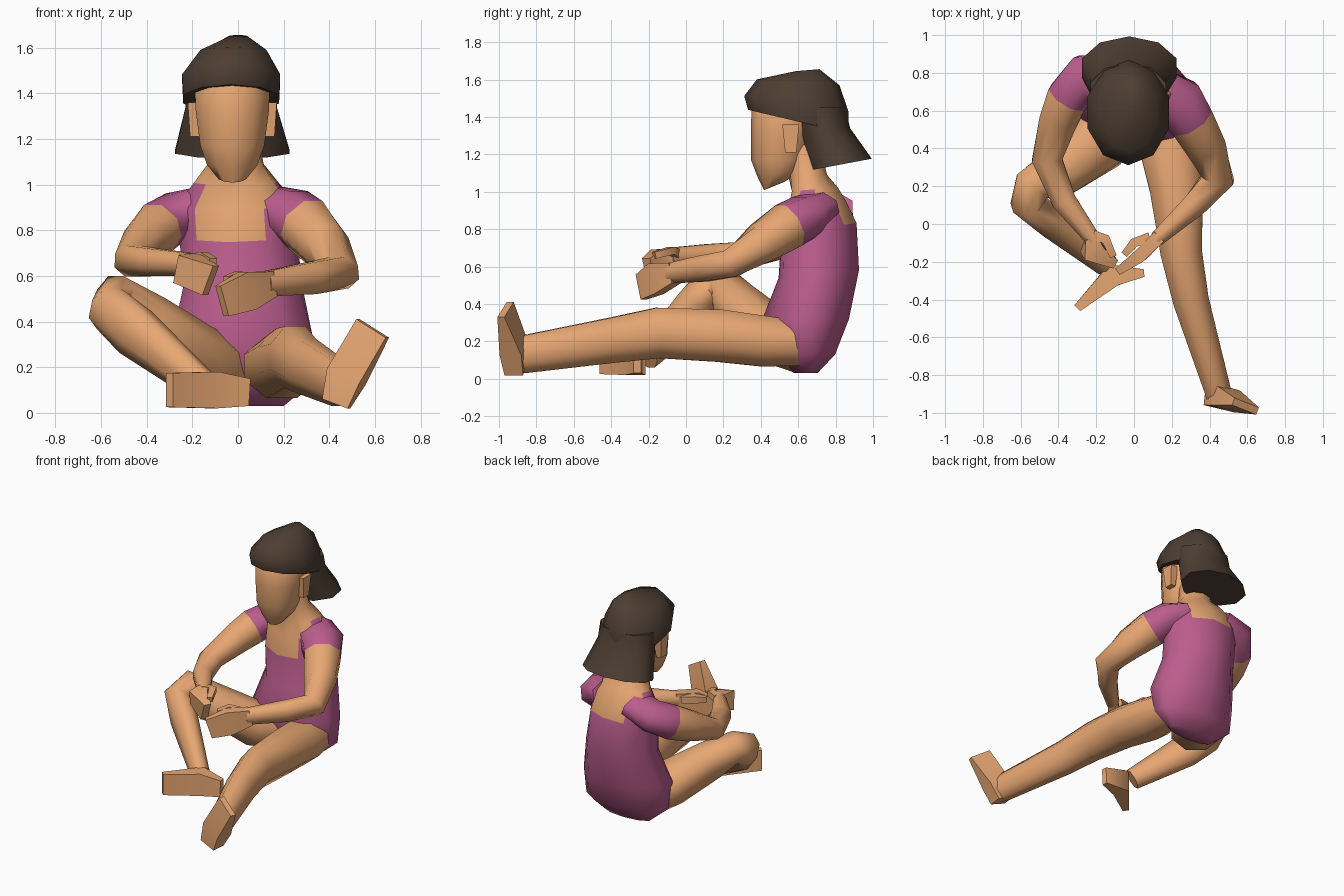
import bpy, bmesh, math
from mathutils import Vector as V


def material(name, rgb):
    m = bpy.data.materials.new(name)
    m.diffuse_color = (*rgb, 1)
    return m


SKIN = material("skin", (0.80, 0.385, 0.17))
PINK = material("suit", (0.50, 0.11, 0.27))
HAIR = material("hair", (0.075, 0.048, 0.032))


def loft(name, rings, n, mats, pick=lambda seg, c: 0, angle=60):
    """Skin a tube through rings given as (centre, half-width vector, half-depth vector)."""
    bm = bmesh.new()
    k = 1 / math.cos(math.pi / n)
    loops = []
    for c, u, v in rings:
        loops.append([bm.verts.new(c + u * k * math.cos((i + .5) * math.tau / n)
                                   + v * k * math.sin((i + .5) * math.tau / n)) for i in range(n)])
    for s, (a, b) in enumerate(zip(loops, loops[1:])):
        for i in range(n):
            j = (i + 1) % n
            f = bm.faces.new((a[i], a[j], b[j], b[i]))
            f.material_index = pick(s, f.calc_center_median())
    for loop, s in ((loops[0], 0), (loops[-1], len(rings) - 2)):
        f = bm.faces.new(loop)
        f.material_index = pick(s, f.calc_center_median())
    bmesh.ops.recalc_face_normals(bm, faces=bm.faces)
    me = bpy.data.meshes.new(name)
    bm.to_mesh(me)
    bm.free()
    for m in mats:
        me.materials.append(m)
    ob = bpy.data.objects.new(name, me)
    bpy.context.collection.objects.link(ob)
    bpy.ops.object.select_all(action='DESELECT')
    ob.select_set(True)
    bpy.context.view_layer.objects.active = ob
    bpy.ops.object.shade_smooth_by_angle(angle=math.radians(angle))
    return ob


def limb(name, pts, n=8, mats=(SKIN,), pick=lambda seg, c: 0, angle=60):
    """Tube along a path of (x, y, z, half width, half height)."""
    ps = [V(p[:3]) for p in pts]
    dirs = [(b - a).normalized() for a, b in zip(ps, ps[1:])]
    rings = []
    for i, p in enumerate(pts):
        t = (dirs[max(i - 1, 0)] + dirs[min(i, len(dirs) - 1)]).normalized()
        side = V((0, 0, 1)).cross(t).normalized()
        rings.append((ps[i], side * p[3], t.cross(side) * p[4]))
    return loft(name, rings, n, mats, pick, angle)


def stack(name, rows, n, mats, pick=lambda seg, c: 0, angle=60):
    """Upright form of (x, y, z, half width, half depth, yaw, tilt rise at the back)."""
    rings = []
    for x, y, z, w, d, yaw, rise in rows:
        c, s = math.cos(yaw), math.sin(yaw)
        rings.append((V((x, y, z)), V((w * c, -w * s, 0)), V((d * s, d * c, rise))))
    return loft(name, rings, n, mats, pick, angle)


# Torso: suit below the neckline, skin above it
def suit_or_skin(seg, c):
    return 0 if c.z < 0.82 or (c.z < 0.97 and abs(c.x) > 0.17) else 1


stack("torso", [
    (0.02, 0.64, 0.03, 0.18, 0.06, 0, 0),
    (0.02, 0.65, 0.13, 0.30, 0.14, 0, 0),
    (0.02, 0.64, 0.32, 0.31, 0.22, 0, 0),
    (0.02, 0.71, 0.56, 0.255, 0.205, 0.08, 0.02),
    (0.00, 0.71, 0.79, 0.25, 0.195, 0.18, 0.04),
    (-0.01, 0.70, 0.92, 0.25, 0.15, 0.22, 0.03),
    (-0.01, 0.69, 1.01, 0.18, 0.12, 0.22, 0.01),
    (-0.01, 0.65, 1.09, 0.12, 0.10, 0.1, 0),
    (-0.02, 0.62, 1.25, 0.10, 0.09, 0, 0)], 10, (PINK, SKIN), suit_or_skin)

# Head and ears
stack("head", [
    (-0.025, 0.47, 1.03, 0.06, 0.05, 0, 0.02),
    (-0.025, 0.50, 1.09, 0.11, 0.11, 0, 0.015),
    (-0.025, 0.50, 1.17, 0.14, 0.145, 0, 0),
    (-0.025, 0.52, 1.32, 0.16, 0.165, 0, 0),
    (-0.025, 0.54, 1.45, 0.165, 0.18, 0, 0),
    (-0.025, 0.57, 1.56, 0.10, 0.12, 0, 0)], 10, (SKIN,))
for side, x in (("left", 0.14), ("right", -0.19)):
    stack(side + "_ear", [(x, 0.56, 1.21, 0.02, 0.03, 0, 0),
                          (x, 0.56, 1.36, 0.03, 0.045, 0, 0)], 4, (SKIN,))

# Hair: cap with fringe, and the flared back
stack("hair_cap", [
    (-0.03, 0.60, 1.375, 0.21, 0.255, 0, -0.06),
    (-0.03, 0.59, 1.47, 0.215, 0.265, 0, -0.04),
    (-0.02, 0.60, 1.585, 0.145, 0.21, 0, -0.015),
    (0.0, 0.65, 1.65, 0.04, 0.06, 0, 0.005)], 10, (HAIR,))
stack("hair_back", [
    (-0.03, 0.70, 1.45, 0.20, 0.145, 0, 0),
    (-0.03, 0.73, 1.34, 0.20, 0.14, 0, 0),
    (-0.025, 0.825, 1.145, 0.25, 0.16, 0, 0.03)], 10, (HAIR,))

# Arms with pink cap sleeves
sleeve = lambda seg, c: 0 if seg < 2 else 1
limb("left_arm", [
    (0.12, 0.71, 0.92, 0.12, 0.08), (0.235, 0.64, 0.87, 0.14, 0.11),
    (0.30, 0.55, 0.82, 0.12, 0.12), (0.38, 0.41, 0.73, 0.105, 0.105),
    (0.445, 0.24, 0.615, 0.085, 0.075), (0.32, 0.10, 0.59, 0.065, 0.07),
    (0.12, -0.08, 0.565, 0.04, 0.055)], 8, (PINK, SKIN), sleeve)
limb("right_arm", [
    (-0.12, 0.76, 0.92, 0.13, 0.08), (-0.26, 0.77, 0.87, 0.125, 0.10),
    (-0.35, 0.67, 0.81, 0.11, 0.11), (-0.40, 0.55, 0.755, 0.10, 0.10),
    (-0.46, 0.34, 0.665, 0.08, 0.07), (-0.37, 0.12, 0.66, 0.065, 0.06),
    (-0.21, -0.09, 0.65, 0.04, 0.05)], 8, (PINK, SKIN), sleeve)

# Hands and thumbs
limb("left_hand", [(0.14, -0.06, 0.565, 0.035, 0.055), (0.04, -0.16, 0.535, 0.035, 0.085),
                   (-0.07, -0.24, 0.49, 0.02, 0.07)], 4)
limb("left_thumb", [(0.08, -0.07, 0.58, 0.025, 0.025), (0.0, -0.10, 0.595, 0.025, 0.025),
                    (-0.05, -0.16, 0.58, 0.018, 0.018)], 4)
limb("right_hand", [(-0.22, -0.07, 0.65, 0.035, 0.05), (-0.22, -0.14, 0.63, 0.06, 0.065),
                    (-0.12, -0.20, 0.58, 0.025, 0.07)], 4)
limb("right_thumb", [(-0.21, -0.06, 0.67, 0.025, 0.025), (-0.15, -0.08, 0.685, 0.025, 0.02),
                     (-0.11, -0.17, 0.66, 0.018, 0.018)], 4)

# Legs: left stretched out, right folded in
limb("left_leg", [
    (0.18, 0.62, 0.19, 0.13, 0.12), (0.19, 0.42, 0.20, 0.165, 0.135),
    (0.225, 0.18, 0.23, 0.14, 0.14), (0.25, -0.15, 0.245, 0.11, 0.135),
    (0.30, -0.40, 0.205, 0.095, 0.12), (0.44, -0.87, 0.13, 0.07, 0.10),
    (0.45, -0.94, 0.12, 0.06, 0.08)])
limb("right_leg", [
    (-0.06, 0.64, 0.17, 0.15, 0.14), (-0.19, 0.44, 0.24, 0.17, 0.14),
    (-0.40, 0.27, 0.40, 0.13, 0.12), (-0.54, 0.20, 0.50, 0.10, 0.10),
    (-0.565, 0.11, 0.455, 0.085, 0.11),
    (-0.45, 0.02, 0.355, 0.085, 0.11), (-0.16, -0.21, 0.12, 0.06, 0.07)])

# Feet
limb("left_foot", [(0.43, -0.915, 0.04, 0.05, 0.06), (0.475, -0.92, 0.16, 0.06, 0.08),
                   (0.59, -0.965, 0.37, 0.02, 0.08)], 4)
limb("right_foot", [(0.05, -0.26, 0.09, 0.02, 0.06), (-0.11, -0.27, 0.10, 0.06, 0.08),
                    (-0.30, -0.445, 0.10, 0.022, 0.075)], 4)
